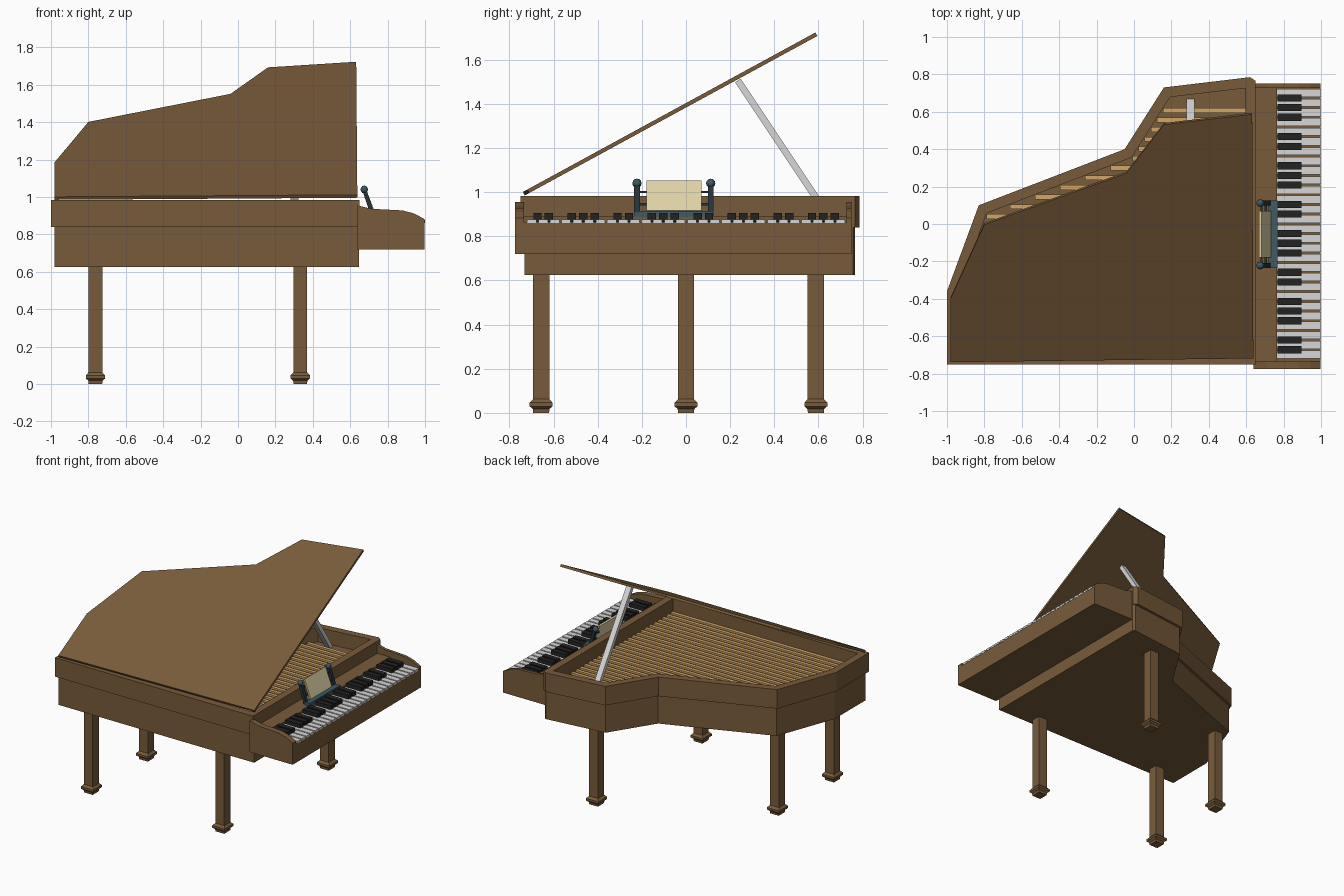
import bpy, bmesh, math
from mathutils import Vector, Matrix

if "Cube" in bpy.data.objects:
    bpy.data.objects.remove(bpy.data.objects["Cube"])


def mat(name, c):
    m = bpy.data.materials.new(name)
    m.diffuse_color = (*c, 1)
    m.use_nodes = True
    m.node_tree.nodes["Principled BSDF"].inputs["Base Color"].default_value = m.diffuse_color
    return m


WOOD = mat("brown wood", (0.19, 0.105, 0.043))
GOLD = mat("gold strings", (0.64, 0.38, 0.14))
IVORY = mat("light grey", (0.68, 0.68, 0.68))
BLACK = mat("black", (0.016, 0.016, 0.016))
SLATE = mat("slate blue", (0.05, 0.10, 0.125))
POST = mat("dark slate", (0.02, 0.032, 0.04))
PAPER = mat("cream paper", (0.74, 0.65, 0.38))


def finish(bm, name, m):
    bmesh.ops.recalc_face_normals(bm, faces=bm.faces)
    me = bpy.data.meshes.new(name)
    bm.to_mesh(me)
    bm.free()
    me.materials.append(m)
    ob = bpy.data.objects.new(name, me)
    bpy.context.collection.objects.link(ob)
    return ob


def add_box(bm, lo, hi):
    lo, hi = Vector(lo), Vector(hi)
    mx = Matrix.Translation((lo + hi) / 2) @ Matrix.Diagonal((*(hi - lo), 1))
    bmesh.ops.create_cube(bm, size=1, matrix=mx)


def box(name, m, lo, hi):
    bm = bmesh.new()
    add_box(bm, lo, hi)
    return finish(bm, name, m)


def prism(name, m, pts, vec):
    """Extrude a flat loop of 3D points along vec."""
    bm = bmesh.new()
    f = bm.faces.new([bm.verts.new(p) for p in pts])
    g = bmesh.ops.extrude_face_region(bm, geom=[f], use_keep_orig=True)
    bmesh.ops.translate(bm, vec=vec, verts=[v for v in g["geom"] if isinstance(v, bmesh.types.BMVert)])
    return finish(bm, name, m)


def beam(name, m, a, b, wx, wt):
    """Rectangular bar from a to b: wx = size along its side, wt = thickness."""
    a, b = Vector(a), Vector(b)
    d = b - a
    side = Vector((1, 0, 0)) if abs(d.y) > abs(d.x) else Vector((0, 1, 0))
    zc = d.normalized()
    n = zc.cross(side)
    rot = Matrix((side, n, zc)).transposed().to_4x4()
    bm = bmesh.new()
    bmesh.ops.create_cube(bm, size=1, matrix=Matrix.Translation((a + b) / 2) @ rot
                          @ Matrix.Diagonal((wx, wt, d.length, 1)))
    return finish(bm, name, m)


def inset(poly, d):
    """Move every edge of a clockwise outline inwards by d."""
    out = []
    for i, p in enumerate(poly):
        p = Vector(p)
        e1 = (p - Vector(poly[i - 1])).normalized()
        e2 = (Vector(poly[(i + 1) % len(poly)]) - p).normalized()
        n1, n2 = Vector((e1.y, -e1.x)), Vector((e2.y, -e2.x))
        out.append(p + (n1 + n2) * d / (1 + n1.dot(n2)))
    return out


# Case outline, clockwise seen from above
OUT = [(-1, -0.75), (-1, -0.36), (-0.83, 0.10), (-0.05, 0.40), (0.16, 0.73),
       (0.62, 0.785), (0.65, 0.765), (0.65, -0.75)]
INN = inset(OUT[:5] + [(0.65, 0.788)] + OUT[7:], 0.055)

# Lower case
low = [(x + (0.015 if x > 0.58 else 0), y) for x, y in inset(OUT, 0.018)]
prism("lower_case", WOOD, [(x, y, 0.625) for x, y in low], (0, 0, 0.225))

# Upper rim: one quad wall section per outline edge
bm = bmesh.new()
inner = INN[:5] + [INN[5], INN[5], INN[6]]
rings = [[bm.verts.new((x, y, z)) for x, y in loop]
         for loop, z in ((OUT, 0.84), (OUT, 0.983), (inner, 0.983), (inner, 0.84))]
for r in range(4):
    a, b = rings[r], rings[(r + 1) % 4]
    for i in range(8):
        j = (i + 1) % 8
        bm.faces.new((a[i], a[j], b[j], b[i]))
bmesh.ops.remove_doubles(bm, verts=bm.verts, dist=1e-5)
finish(bm, "upper_rim", WOOD)

# Soundboard and strings clipped to the inside of the rim
prism("soundboard", WOOD, [(x, y, 0.845) for x, y in INN], (0, 0, 0.03))


def left_edge(y):
    for p, q in zip(INN[1:5], INN[2:6]):
        if p[1] <= y <= q[1]:
            return p[0] + (q[0] - p[0]) * (y - p[1]) / (q[1] - p[1])
    return INN[0][0]


bm = bmesh.new()
for i in range(26):
    y = -0.68 + i * 0.0515
    add_box(bm, (left_edge(y + 0.013), y - 0.013, 0.87), (0.60, y + 0.013, 0.888))
finish(bm, "strings", GOLD)

# Raised lid, hinged along the front
LID = [(-0.98, -0.73), (-0.98, -0.39), (-0.80, 0.005), (-0.04, 0.28), (0.16, 0.54),
       (0.632, 0.595), (0.638, -0.71)]
SL = 0.545
nrm = Vector((0, -SL, 1)).normalized()
prism("lid", WOOD, [(x, y, 0.985 + (y + 0.73) * SL) for x, y in LID], nrm * 0.018)

# Lid prop
beam("lid_prop", IVORY, (0.302, 0.655, 0.875), (0.302, 0.235, 1.505), 0.042, 0.03)

# Keyboard box, fallboard and cheeks
box("key_bed", WOOD, (0.64, -0.775, 0.72), (0.998, 0.75, 0.862))
box("fallboard", WOOD, (0.64, -0.735, 0.86), (0.765, 0.73, 0.892))
CHEEK = [(0.64, 0.86), (0.64, 0.955), (0.71, 0.937), (0.88, 0.928), (0.94, 0.912),
         (0.998, 0.882), (0.998, 0.86)]
for name, y, w in (("left_cheek", -0.775, 0.042), ("right_cheek", 0.728, 0.022)):
    prism(name, WOOD, [(x, y, z) for x, z in CHEEK], (0, w, 0))

# Keys: 28 white, black ones in groups of three and two
PITCH, Y0 = 0.0518, 0.726
bw, bb = bmesh.new(), bmesh.new()
for k in range(28):
    y = Y0 - k * PITCH
    add_box(bw, (0.765, y - PITCH + 0.005, 0.86), (1.0, y - 0.005, 0.876))
    if k % 7 in (1, 2, 3, 5, 6):
        add_box(bb, (0.768, y - 0.019, 0.865), (0.895, y + 0.019, 0.906))
finish(bw, "white_keys", IVORY)
finish(bb, "black_keys", BLACK)

# Music stand with open sheet
box("stand_base", SLATE, (0.72, -0.235, 0.888), (0.766, 0.125, 0.914))
beam("music_sheet", PAPER, (0.728, -0.055, 0.914), (0.675, -0.055, 1.05), 0.25, 0.012)
for name, y in (("left", -0.222), ("right", 0.112)):
    beam(name + "_stand_post", POST, (0.722, y, 0.90), (0.678, y, 1.03), 0.026, 0.022)
    s = 1 if y < 0 else -1
    for z in (0.945, 1.0):
        x = 0.716 - (z - 0.915) * 0.4
        box(name + "_stand_bar", POST, (x - 0.006, min(y, y + s * 0.05), z - 0.005),
            (x + 0.006, max(y, y + s * 0.05), z + 0.005))
    bm = bmesh.new()
    bmesh.ops.create_uvsphere(bm, u_segments=10, v_segments=6, radius=0.021,
                              matrix=Matrix.Translation((0.675, y, 1.04)))
    finish(bm, name + "_stand_knob", SLATE)

# Four square legs with flared feet
PROFILE = [(0, 0.036), (0.018, 0.038), (0.03, 0.052), (0.046, 0.052), (0.062, 0.037), (0.64, 0.037)]
for name, cx, cy in (("front_left_leg", -0.762, -0.656), ("back_left_leg", -0.762, 0.0),
                     ("front_right_leg", 0.333, -0.656), ("back_right_leg", 0.333, 0.588)):
    bm = bmesh.new()
    rs = [[bm.verts.new((cx + a * h, cy + b * h, z)) for a, b in ((-1, -1), (1, -1), (1, 1), (-1, 1))]
          for z, h in PROFILE]
    for a, b in zip(rs, rs[1:]):
        for i in range(4):
            bm.faces.new((a[i], a[(i + 1) % 4], b[(i + 1) % 4], b[i]))
    bm.faces.new(rs[0])
    bm.faces.new(rs[-1])
    finish(bm, name, WOOD)
